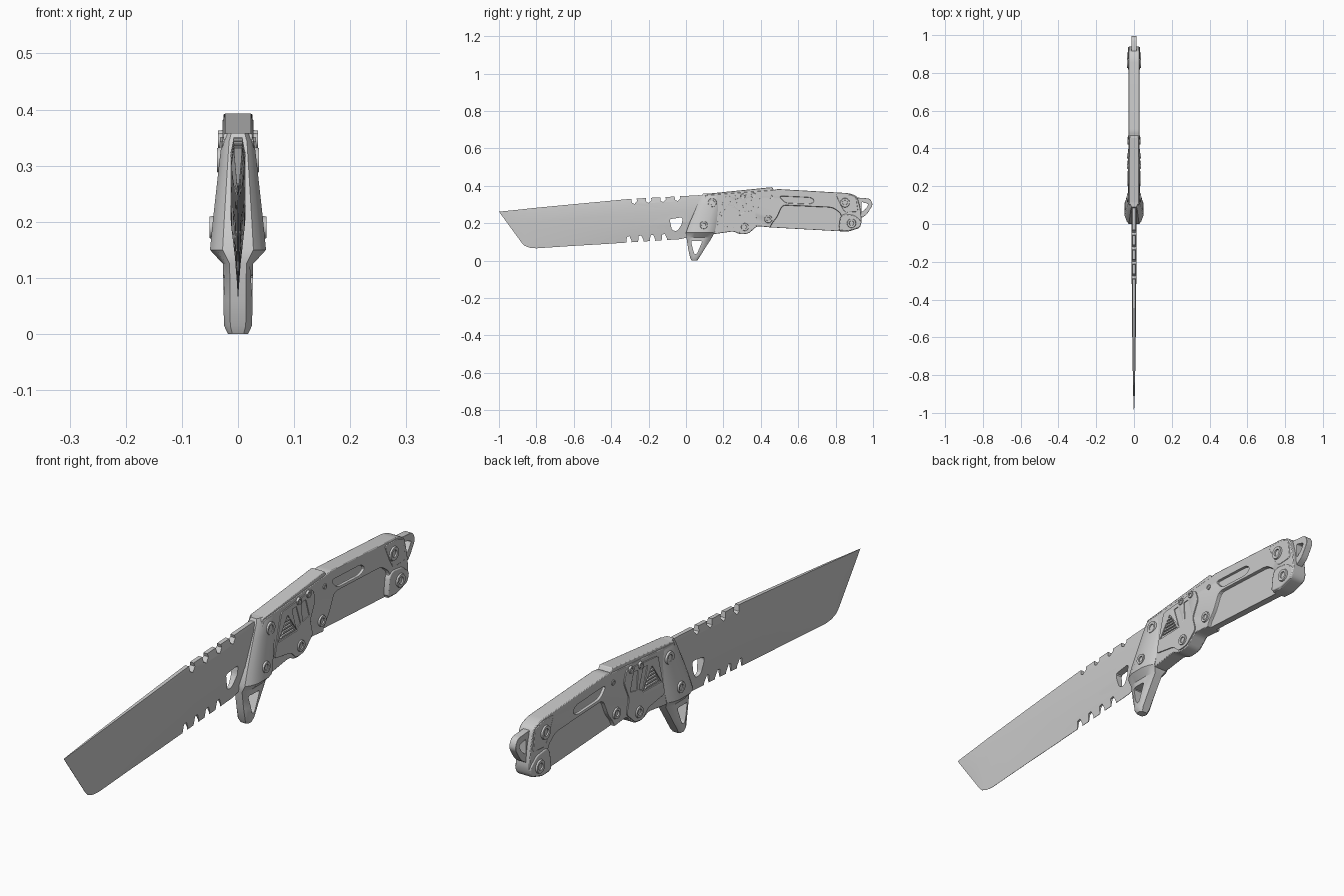
import bpy, bmesh, math
from mathutils import Vector, Matrix

if "Cube" in bpy.data.objects:
    bpy.data.objects.remove(bpy.data.objects["Cube"])


def finish(name, bm, bevel=0.0, smooth=30):
    bmesh.ops.recalc_face_normals(bm, faces=bm.faces)
    me = bpy.data.meshes.new(name)
    bm.to_mesh(me)
    bm.free()
    ob = bpy.data.objects.new(name, me)
    bpy.context.collection.objects.link(ob)
    if bevel:
        soften(ob, bevel)
    if smooth:
        activate(ob)
        bpy.ops.object.shade_smooth_by_angle(angle=math.radians(smooth))
    return ob


def activate(ob):
    bpy.ops.object.select_all(action='DESELECT')
    ob.select_set(True)
    bpy.context.view_layer.objects.active = ob


def soften(ob, width):
    m = ob.modifiers.new("bevel", 'BEVEL')
    m.width, m.segments, m.limit_method = width, 2, 'ANGLE'
    m.angle_limit = math.radians(40)


def rounded(pts, r):
    """Replace each profile corner by a small arc."""
    out, n = [], len(pts)
    for i in range(n):
        a, p, b = (Vector(pts[(i + k) % n]) for k in (-1, 0, 1))
        s = p + (a - p).normalized() * min(r, (a - p).length * .45)
        e = p + (b - p).normalized() * min(r, (b - p).length * .45)
        for t in (0, .33, .67, 1):
            out.append((1 - t) ** 2 * s + 2 * t * (1 - t) * p + t * t * e)
    return out


def prism(name, pts, x0, x1, r=0.0, bevel=0.0, smooth=30):
    """Side profile (y, z) extruded across x."""
    bm = bmesh.new()
    pts = rounded(pts, r) if r else pts
    f = bm.faces.new([bm.verts.new((x0, p[0], p[1])) for p in pts])
    ext = bmesh.ops.extrude_face_region(bm, geom=[f])
    vs = [v for v in ext["geom"] if isinstance(v, bmesh.types.BMVert)]
    bmesh.ops.translate(bm, verts=vs, vec=(x1 - x0, 0, 0))
    return finish(name, bm, bevel, smooth)


def loft(name, rings, smooth=30):
    """Closed skin through rings of equal point count."""
    bm = bmesh.new()
    vs = [[bm.verts.new(p) for p in ring] for ring in rings]
    n = len(rings[0])
    for a, b in zip(vs, vs[1:]):
        for i in range(n):
            j = (i + 1) % n
            bm.faces.new((a[i], a[j], b[j], b[i]))
    bm.faces.new(vs[0])
    bm.faces.new(vs[-1])
    return finish(name, bm, 0, smooth)


def cut(ob, pts, x0=-.1, x1=.1, r=0.0):
    c = prism("cutter", pts, x0, x1, r, smooth=0)
    c.hide_render = True
    m = ob.modifiers.new("cut", 'BOOLEAN')
    m.operation, m.object, m.solver = 'DIFFERENCE', c, 'EXACT'
    activate(ob)
    bpy.ops.object.modifier_apply(modifier=m.name)
    bpy.data.objects.remove(c)


def cut_sides(ob, pts, depth_x, r):
    cut(ob, pts, depth_x, .1, r)
    cut(ob, pts, -.1, -depth_x, r)


# Blade: spine point, edge point, half thickness, belly factor of the grind
stations = [((.12, .345), (.12, .13), .013, 1), ((.07, .350), (.03, .13), .013, 1),
            ((-.02, .345), (-.03, .115), .013, 1), ((-.30, .330), (-.31, .097), .012, .95),
            ((-.45, .316), (-.45, .088), .011, .72), ((-.62, .300), (-.62, .078), .009, .66),
            ((-.82, .281), (-.80, .066), .006, .66), ((-.90, .272), (-.835, .069), .0045, .66),
            ((-.97, .265), (-.862, .079), .0025, .66), ((-1.0, .262), (-.878, .095), .0006, .8)]
rings = []
for sp, ed, t, k in stations:
    sp, ed = Vector(sp), Vector(ed)
    side = []
    for v, w in ((0, .6), (.12, 1), (.35, 1), (.62, k), (.85, .4), (1, .06)):
        p = sp.lerp(ed, v)
        side.append((max(t * w, .0004), p.x, p.y))
    rings.append(side + [(-x, y, z) for x, y, z in reversed(side)])
blade = loft("blade", rings)

# Slanted notches on the spine and the edge, and the finger hole
for i in range(4):
    y, z = -.285 + i * .077, .331 + i * .005
    cut(blade, [(y - .012, z + .03), (y - .004, z - .022), (y + .010, z - .028),
                (y + .024, z - .012), (y + .012, z + .03)])
for i in range(4):
    y, z = -.31 + i * .063, .097 + i * .004
    cut(blade, [(y - .012, z - .03), (y - .006, z + .03), (y + .008, z + .034),
                (y + .020, z + .008), (y + .010, z - .03)])
cut(blade, [(-.088, .222), (-.018, .232), (-.022, .195), (-.047, .158), (-.075, .162)], r=.012)

# Front guard: flared strap narrowing into the finger guard
levels = [(0, .030, .060, .018), (.015, .022, .070, .025), (.06, .012, .098, .026),
          (.125, .002, .140, .027), (.150, .000, .152, .050), (.20, .018, .165, .045),
          (.30, .062, .185, .034), (.343, .082, .195, .029), (.358, .09, .195, .022)]
section = [(0, .55), (.1, .78), (.3, 1), (.7, 1), (.9, .82), (1, .6)]
rings = []
for z, y0, y1, h in levels:
    side = [(h * w, y0 + (y1 - y0) * f, z) for f, w in section]
    rings.append(side + [(-x, y, zz) for x, y, zz in reversed(side)])
guard = loft("front_guard", rings)
cut(guard, [(.026, .105), (.088, .105), (.058, .035), (.044, .035)], r=.01)

# Handle body with grip recess and slot on each side
body = prism("handle_body", [
    (.10, .35), (.47, .378), (.49, .383), (.87, .361), (.915, .345), (.932, .28), (.94, .21),
    (.93, .175), (.865, .155), (.45, .178), (.38, .185), (.335, .145), (.29, .14),
    (.255, .157), (.15, .142), (.10, .15)], -.028, .028, r=.015)
cut_sides(body, [(.43, .10), (.455, .195), (.485, .23), (.515, .297), (.785, .285),
                 (.832, .25), (.815, .10)], .014, .02)
cut_sides(body, [(.495, .346), (.67, .338), (.69, .318), (.665, .302), (.53, .308)], .018, .02)
soften(body, .005)

# Cover along the front half of the handle's back
prism("spine_cover", [(.10, .345), (.105, .357), (.46, .393), (.47, .378), (.45, .366), (.22, .343)],
      -.026, .026, bevel=.003)

# Raised mid plate, with tapered window holding a triangular grille
mid = prism("mid_plate", [(.205, .342), (.385, .358), (.40, .315), (.37, .25), (.385, .195),
                          (.335, .15), (.29, .146), (.26, .175), (.165, .19)],
            -.032, .032, r=.012)
cut_sides(mid, [(.185, .24), (.295, .243), (.24, .32)], .028, .004)
cut_sides(mid, [(.265, .33), (.29, .332), (.315, .26), (.29, .25)], .029, .004)
cut_sides(mid, [(.32, .334), (.345, .336), (.365, .27), (.325, .262)], .029, .004)
soften(mid, .003)
for i in range(5):
    z, half = .25 + i * .0125, .040 - i * .0075
    prism("grille_bar", [(.24 - half, z), (.24 + half, z), (.24 + half * .85, z + .006),
                         (.24 - half * .85, z + .006)], -.034, .034)

# Rear clamp plates around the butt
prism("butt_plate", [(.825, .235), (.845, .25), (.90, .243), (.94, .21), (.93, .177),
                     (.865, .157), (.815, .163)], -.032, .032, r=.012, bevel=.004)
prism("rear_side_plate", [(.80, .355), (.87, .355), (.91, .34), (.92, .262), (.85, .258), (.83, .29)],
      -.030, .030, r=.012, bevel=.003)

# Lanyard loop
loop = prism("lanyard_loop", [(.88, .34), (.985, .332), (1.0, .30), (.965, .245), (.915, .215),
                              (.88, .23)], -.013, .013, r=.015)
cut(loop, [(.938, .315), (.977, .303), (.962, .278), (.938, .258)], r=.008)
soften(loop, .004)


def screw(y, z, surface, r):
    """Socket head screw on both sides."""
    for s in (-1, 1):
        bm = bmesh.new()
        bmesh.ops.create_cone(bm, cap_ends=True, segments=18, radius1=r, radius2=r * .88, depth=.012)
        top = max(bm.faces, key=lambda f: f.calc_center_median().z)
        bmesh.ops.inset_region(bm, faces=[top], thickness=r * .38)
        bmesh.ops.translate(bm, verts=top.verts, vec=(0, 0, -.001))
        bmesh.ops.inset_region(bm, faces=[top], thickness=r * .04)
        bmesh.ops.translate(bm, verts=top.verts, vec=(0, 0, -.006))
        bmesh.ops.transform(bm, verts=bm.verts, matrix=Matrix.Translation((s * surface, y, z)) @
                            Matrix.Rotation(s * math.pi / 2, 4, 'Y'))
        finish("screw", bm)


# Screws: y, z, surface x, radius
for spec in [(.14, .31, .031, .025), (.095, .19, .045, .022), (.44, .222, .028, .022),
             (.85, .31, .030, .027), (.885, .20, .032, .026), (.315, .18, .031, .022),
             (.305, .345, .030, .014), (.36, .35, .030, .014), (.458, .34, .025, .011)]:
    screw(*spec)
